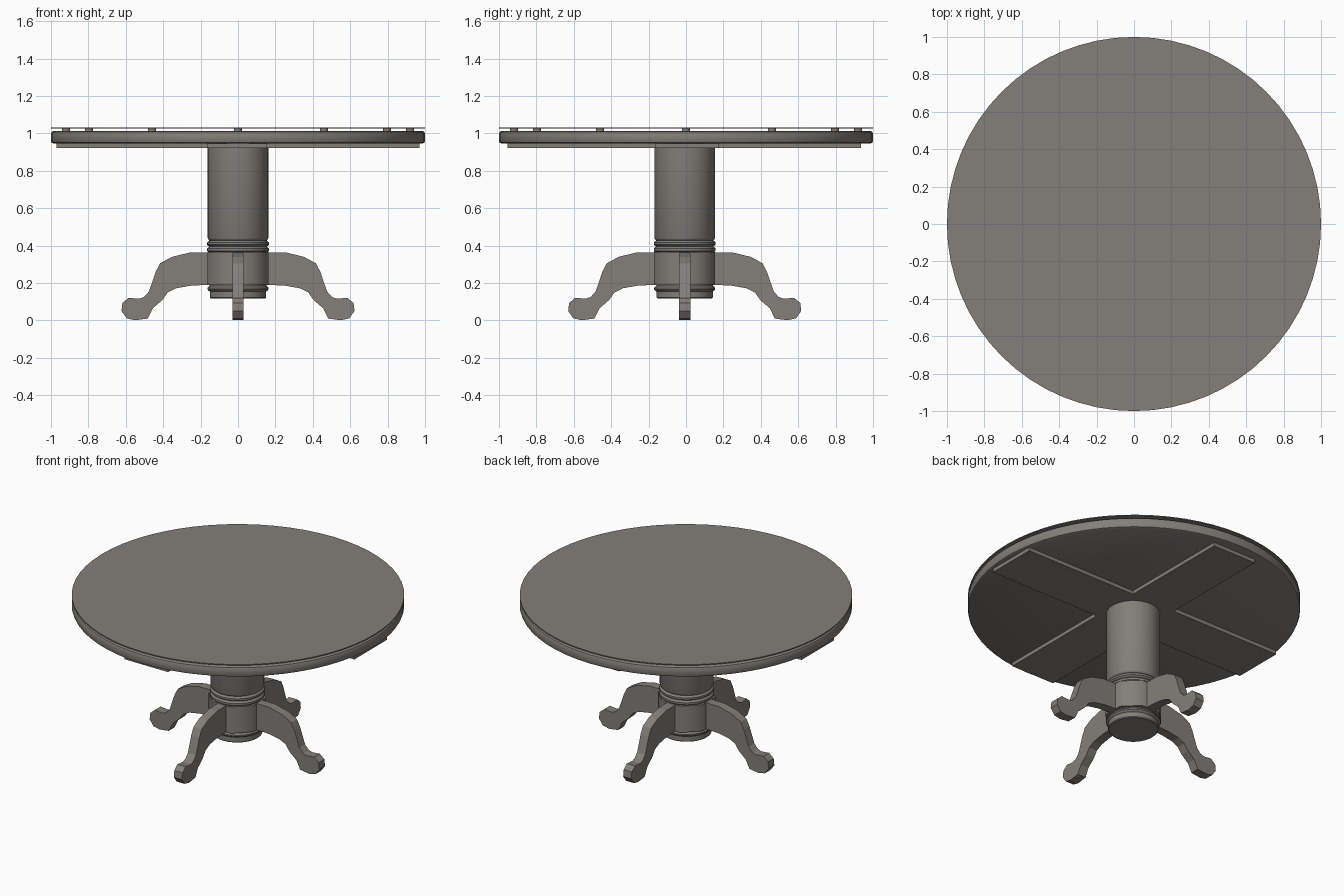
import bpy, bmesh
from math import cos, sin, pi

if "Cube" in bpy.data.objects:
    bpy.data.objects.remove(bpy.data.objects["Cube"])

# Dark warm grey finish
finish_mat = bpy.data.materials.new("dark_finish")
finish_mat.diffuse_color = (.227, .212, .195, 1)
finish_mat.use_nodes = True
finish_mat.node_tree.nodes["Principled BSDF"].inputs["Base Color"].default_value = finish_mat.diffuse_color
BASE_Y = -.007  # the pedestal sits slightly forward of the top


def finish(name, bm, smooth=None):
    bmesh.ops.remove_doubles(bm, verts=bm.verts, dist=1e-5)
    bmesh.ops.recalc_face_normals(bm, faces=bm.faces)
    me = bpy.data.meshes.new(name)
    bm.to_mesh(me)
    bm.free()
    me.materials.append(finish_mat)
    ob = bpy.data.objects.new(name, me)
    bpy.context.collection.objects.link(ob)
    if smooth:
        bpy.ops.object.select_all(action='DESELECT')
        ob.select_set(True)
        bpy.context.view_layer.objects.active = ob
        bpy.ops.object.shade_smooth_by_angle(angle=smooth)
    return ob


def lathe(name, profile, n, phase=0.0, smooth=0.6, at=(0, 0)):
    """Closed solid turned around z from (radius, height) points, bottom to top."""
    bm = bmesh.new()
    rings = [[bm.verts.new((at[0] + r * cos(phase + 2 * pi * i / n),
                            at[1] + r * sin(phase + 2 * pi * i / n), z))
              for i in range(n)] for r, z in profile]
    for a, b in zip(rings, rings[1:]):
        for i in range(n):
            j = (i + 1) % n
            bm.faces.new((a[i], a[j], b[j], b[i]))
    bm.faces.new(rings[0])
    bm.faces.new(rings[-1])
    return finish(name, bm, smooth)


def extrude(name, outline, to3d, depth):
    """Flat outline, placed by to3d and pushed along the depth vector."""
    bm = bmesh.new()
    face = bm.faces.new([bm.verts.new(to3d(p)) for p in outline])
    res = bmesh.ops.extrude_face_region(bm, geom=[face])
    verts = [v for v in res['geom'] if isinstance(v, bmesh.types.BMVert)]
    bmesh.ops.translate(bm, verts=verts, vec=depth)
    return finish(name, bm)


# Table top with rounded rim
lathe("table_top", [(.985, .945), (.996, .95), (1, .959), (1, 1.0),
                    (.996, 1.008), (.985, 1.013)], 64)

# Thin sheet floating on twelve small pads
lathe("top_sheet", [(1, 1.025), (1, 1.031)], 64)
for k in range(12):
    a = k * pi / 6
    lathe(f"spacer_pad_{k}", [(.021, 1.012), (.021, 1.026)], 16,
          at=(.92 * cos(a), .92 * sin(a)))

# Cross-shaped brace under the top
xa, xb, ya, yb = -.165, .155, -.165, .175
ex, y0, y1 = .97, -.955, .935
cross = [(xb, ya), (ex, ya), (ex, yb), (xb, yb), (xb, y1), (xa, y1),
         (xa, yb), (-ex, yb), (-ex, ya), (xa, ya), (xa, y0), (xb, y0)]
extrude("cross_brace", cross, lambda p: (p[0], p[1], .921), (0, 0, .026))

# Turned column with two collar rings
lathe("column", [(.148, .36), (.158, .365), (.165, .372), (.165, .385),
                 (.158, .392), (.152, .395), (.158, .398), (.165, .405),
                 (.165, .417), (.158, .424), (.152, .427), (.158, .432),
                 (.162, .44), (.162, .93)], 40, at=(0, BASE_Y))

# Octagonal hub that carries the legs
lathe("leg_hub", [(.163 / cos(pi / 8), .19), (.163 / cos(pi / 8), .365)],
      8, phase=pi / 8, smooth=.9, at=(0, BASE_Y))

# Turned foot of the column
lathe("column_base", [(.146, .118), (.151, .123), (.151, .155), (.158, .159),
                      (.163, .166), (.163, .174), (.158, .181),
                      (.152, .184), (.152, .2)], 40, at=(0, BASE_Y))

# Four curved legs with faceted scroll feet
leg = [(.10, .365), (.257, .363), (.353, .34), (.417, .305), (.44, .26),
       (.476, .155), (.503, .125), (.53, .116), (.585, .121), (.618, .093),
       (.623, .05), (.595, .011), (.55, .001), (.482, .01), (.455, .065),
       (.405, .108), (.375, .15), (.33, .172), (.25, .186), (.165, .19),
       (.10, .19)]
for k, side in enumerate(("right", "back", "left", "front")):
    ob = extrude(f"{side}_leg", leg, lambda p: (p[0], -.03, p[1]), (0, .06, 0))
    ob.rotation_euler.z = k * pi / 2
    ob.location.y = BASE_Y
